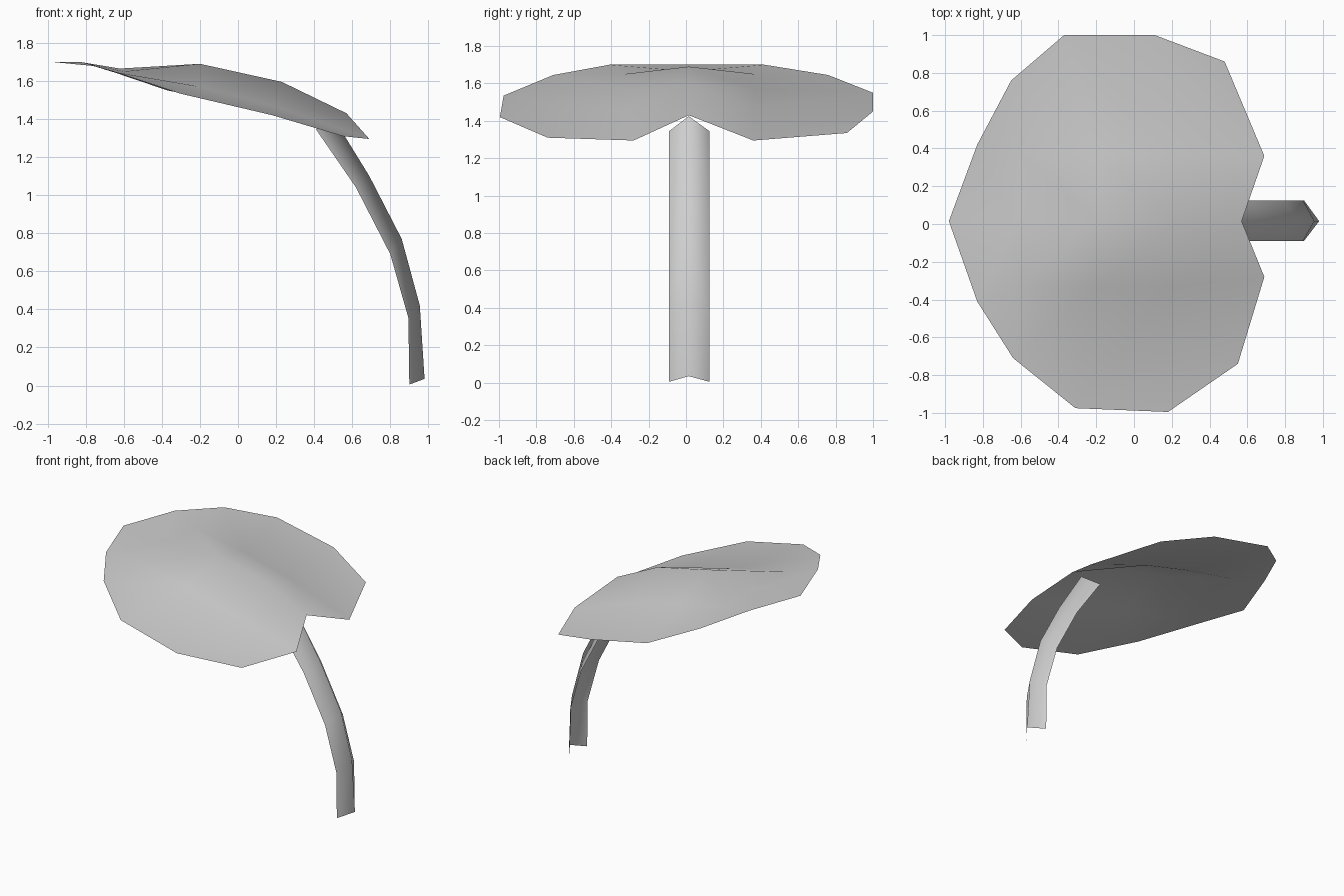
import bpy
import bmesh

cube = bpy.data.objects.get("Cube")
if cube:
    bpy.data.objects.remove(cube, do_unlink=True)

MID = 0.015  # y of the leaf's centre line

grey = bpy.data.materials.new("light grey")
grey.use_nodes = True
colour = (0.62, 0.62, 0.62, 1)
grey.diffuse_color = colour
grey.node_tree.nodes["Principled BSDF"].inputs["Base Color"].default_value = colour


def strip(a, b):
    """Triangles between two rows of equal length, split the same way along."""
    tris = []
    for i in range(len(a) - 1):
        tris += [(a[i], a[i + 1], b[i]), (a[i + 1], b[i + 1], b[i])]
    return tris


def sheet(name, tris):
    """Smooth open sheet from triangles of points, with shared corners."""
    bm = bmesh.new()
    corners = {}
    for tri in tris:
        for p in tri:
            if p not in corners:
                corners[p] = bm.verts.new(p)
        bm.faces.new([corners[p] for p in tri])
    bmesh.ops.recalc_face_normals(bm, faces=bm.faces)
    bm.normal_update()
    # both sheets face up and outward
    if sum(f.normal.z + f.normal.x for f in bm.faces) < 0:
        bmesh.ops.reverse_faces(bm, faces=bm.faces)
    mesh = bpy.data.meshes.new(name)
    bm.to_mesh(mesh)
    bm.free()
    mesh.materials.append(grey)
    mesh.shade_smooth()
    bpy.context.collection.objects.link(bpy.data.objects.new(name, mesh))


# Leaf: raised midrib, a valley row on each side, then the rim (tip to notch)
midrib = [(-.98, MID, 1.70), (-.62, MID, 1.665), (-.2, MID, 1.69),
          (.23, MID, 1.595), (.57, MID, 1.43)]
right_valley = [(-.83, -.41, 1.70), (-.6, -.33, 1.65), (-.2, -.33, 1.57),
                (.2, -.33, 1.465), (.69, -.28, 1.295)]
right_rim = [(-.64, -.71, 1.645), (-.31, -.975, 1.535),
             (.18, -.995, 1.42), (.55, -.74, 1.31)]
left_valley = [(-.83, .42, 1.70), (-.6, .37, 1.65), (-.2, .37, 1.57),
               (.2, .37, 1.465), (.69, .36, 1.295)]
left_rim = [(-.65, .76, 1.645), (-.37, 1.0, 1.55),
            (.11, 1.0, 1.45), (.48, .86, 1.335)]

leaf = []
for valley, rim in ((right_valley, right_rim), (left_valley, left_rim)):
    leaf += strip(midrib, valley) + strip(valley[1:], rim)
    leaf.append((valley[0], valley[1], rim[0]))
sheet("leaf", leaf)

# Stem: folded strip with a ridge on its outer side
ridge = [(.98, .035), (.955, .42), (.86, .77), (.69, 1.10), (.49, 1.425)]
wing = [(.90, .005), (.895, .355), (.80, .69), (.62, 1.04), (.41, 1.345)]
crest = [(x, MID, z) for x, z in ridge]
stem = []
for y in (-.09, .125):
    stem += strip(crest, [(x, y, z) for x, z in wing])
sheet("stem", stem)
